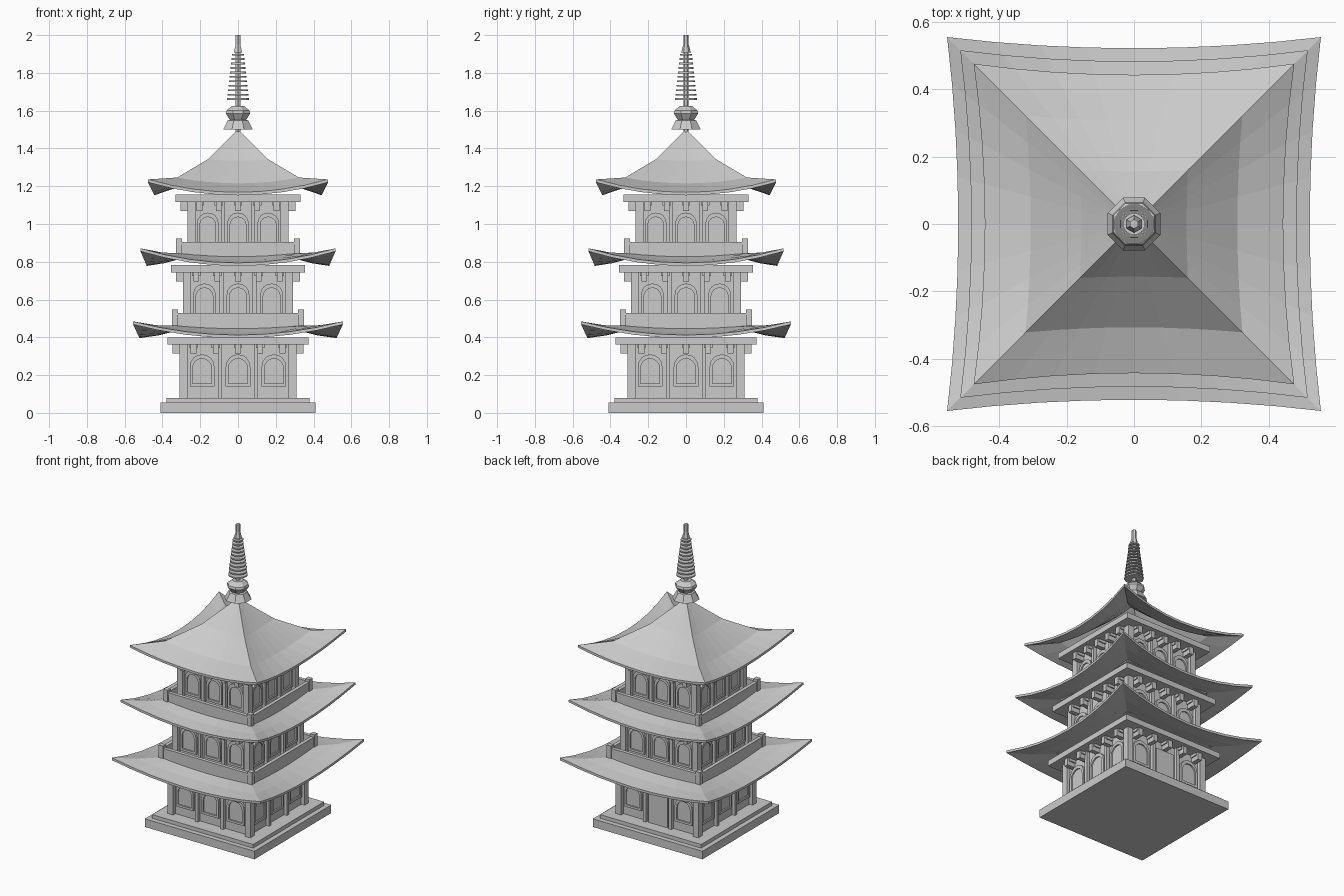
import bpy, bmesh, math
from mathutils import Matrix, Vector

if "Cube" in bpy.data.objects:
    bpy.data.objects.remove(bpy.data.objects["Cube"])

SIDES = [Matrix.Rotation(k * math.pi / 2, 4, 'Z') for k in range(4)]  # 0 = front (-y), 2 = back


def finish(bm, name):
    bmesh.ops.recalc_face_normals(bm, faces=bm.faces)
    me = bpy.data.meshes.new(name)
    bm.to_mesh(me)
    bm.free()
    ob = bpy.data.objects.new(name, me)
    bpy.context.collection.objects.link(ob)
    return ob


def box(bm, x0, x1, y0, y1, z0, z1, rot=Matrix()):
    m = (rot @ Matrix.Translation(((x0 + x1) / 2, (y0 + y1) / 2, (z0 + z1) / 2))
         @ Matrix.Diagonal((x1 - x0, y1 - y0, z1 - z0, 1)))
    bmesh.ops.create_cube(bm, size=1, matrix=m)


def slab(name, h, z0, z1):
    bm = bmesh.new()
    box(bm, -h, h, -h, h, z0, z1)
    return finish(bm, name)


def arch(cx, half, z0, top, n=8):
    """Outline of a round-topped opening as (x, z) points."""
    pts = [(cx - half, z0), (cx + half, z0)]
    return pts + [(cx + half * math.cos(i * math.pi / n),
                   top - half + half * math.sin(i * math.pi / n)) for i in range(n + 1)]


def loop(bm, pts, y, rot):
    return [bm.verts.new(rot @ Vector((x, y, z))) for x, z in pts]


def bridge(bm, a, b):
    for i in range(len(a)):
        j = (i + 1) % len(a)
        bm.faces.new((a[i], a[j], b[j], b[i]))


def lathe(name, profile, n):
    bm = bmesh.new()
    rings = [[bm.verts.new((r * math.cos((i + .5) * math.tau / n),
                            r * math.sin((i + .5) * math.tau / n), z)) for i in range(n)]
             for r, z in profile]
    for a, b in zip(rings, rings[1:]):
        bridge(bm, a, b)
    bm.faces.new(rings[0])
    bm.faces.new(rings[-1])
    return finish(bm, name)


def roof(name, half, rows, lift, power, inset=.033, n=8, thick=.016):
    """Four curved slopes; rows are (distance, mid height) from top to eave."""
    bm = bmesh.new()
    layers = []
    for dz in (0, -thick):
        grid = []
        for d, z in rows:
            t = d / half
            u = (d - rows[0][0]) / (half - rows[0][0])
            ring = []
            for rot in SIDES:
                for i in range(n):
                    s = -1 + 2 * i / n
                    y = -(d - inset * t * t * (1 - s * s))
                    ring.append(bm.verts.new(rot @ Vector(
                        (s * d, y, z + dz + lift * u ** power * s * s))))
            grid.append(ring)
        for a, b in zip(grid, grid[1:]):
            bridge(bm, a, b)
        layers.append(grid)
    bridge(bm, layers[0][-1], layers[1][-1])
    bridge(bm, layers[0][0], layers[1][0])
    bmesh.ops.remove_doubles(bm, verts=bm.verts, dist=.0005)
    return finish(bm, name)


# stepped base
slab("base_step", .41, 0, .055)
slab("base_top", .378, .055, .08)

# per storey: floor z, outer half width, plate half width, plate top, window pitch, pane half, rail centre
storeys = [(.08, .31, .373, .40, .19, .05, 0),
           (.455, .29, .354, .782, .178, .045, .333),
           (.83, .268, .33, 1.155, .16, .042, .312)]

for num, (z, w, ph, top, pitch, pane, rail) in enumerate(storeys, 1):
    pre = f"storey_{num}_"
    wall, under = w - .025, top - .038
    slab(pre + "walls", wall, z, under)
    slab(pre + "eave_plate", ph, under, top)

    posts, brackets, frames, panes = (bmesh.new() for _ in range(4))
    for k, rot in enumerate(SIDES):
        # corner and intermediate posts
        box(posts, -w, -w + .042, -w, -w + .042, z, under, rot)
        for s in (-1, 1):
            c = s * pitch / 2
            box(posts, c - .011, c + .011, -w + .003, -wall + .01, z, under, rot)
        # eave brackets with a wider cap
        for i in range(-2, 3):
            c = i * w * .38
            box(brackets, c - .015, c + .015, -w - .037, -wall + .01, under - .048, under, rot)
            box(brackets, c - .022, c + .022, -w - .025, -wall + .01, under - .018, under, rot)
        # arched windows, with a door in the middle of the back
        for i in (-1, 0, 1):
            if num == 1 and k == 2 and i == 0:
                door = bmesh.new()
                box(door, -.07, .07, -wall - .015, -wall + .01, z, z + .225, rot)
                finish(door, "back_door")
                continue
            outer = arch(i * pitch, pane + .015, z + .06, z + .23)
            inner = arch(i * pitch, pane, z + .075, z + .207)
            ob, of = loop(frames, outer, -wall + .004, rot), loop(frames, outer, -wall - .015, rot)
            ib, jf = loop(frames, inner, -wall + .004, rot), loop(frames, inner, -wall - .015, rot)
            for a, b in ((ob, of), (of, jf), (jf, ib), (ib, ob)):
                bridge(frames, a, b)
            pb, pf = loop(panes, inner, -wall + .004, rot), loop(panes, inner, -wall - .006, rot)
            bridge(panes, pb, pf)
            panes.faces.new(pf)
            panes.faces.new(pb)
    finish(posts, pre + "posts")
    finish(brackets, pre + "brackets")
    finish(frames, pre + "window_frames")
    finish(panes, pre + "window_panes")

    # balcony: floor, solid parapets and corner posts
    if rail:
        slab(pre + "balcony_floor", rail, z - .012, z + .006)
        bm = bmesh.new()
        for rot in SIDES:
            box(bm, -rail, rail, -rail - .008, -rail + .008, z - .012, z + .068, rot)
            box(bm, -rail, rail, -rail - .012, -rail + .012, z + .062, z + .075, rot)
            box(bm, -rail - .016, -rail + .016, -rail - .016, -rail + .016, z + .008, z + .092, rot)
        finish(bm, pre + "balcony_rail")

# upswept roofs
roof("roof_1", .555, [(.25, .482), (.345, .448), (.445, .426), (.555, .412)], .072, 1.4)
roof("roof_2", .516, [(.23, .864), (.32, .830), (.415, .808), (.516, .794)], .077, 1.4)
roof("roof_3", .476, [(.001, 1.5), (.16, 1.335), (.322, 1.215), (.476, 1.168)], .068, 2)

# spire: pedestal, bulb, mast, stacked rings and collar
lathe("spire_pedestal", [(.085, 1.5), (.08, 1.508), (.058, 1.548), (.045, 1.552)], 8)
lathe("spire_bulb", [(.042, 1.545), (.07, 1.585), (.066, 1.6), (.035, 1.625)], 8)
lathe("spire_mast", [(.014, 1.48), (.014, 2.0)], 6)
for i in range(11):
    r, z = .06 - .0027 * i, 1.657 + .0235 * i
    lathe(f"spire_ring_{i + 1}", [(r, z), (r, z + .009)], 12)
lathe("spire_collar", [(.026, 1.908), (.022, 1.92), (.013, 1.955)], 6)
